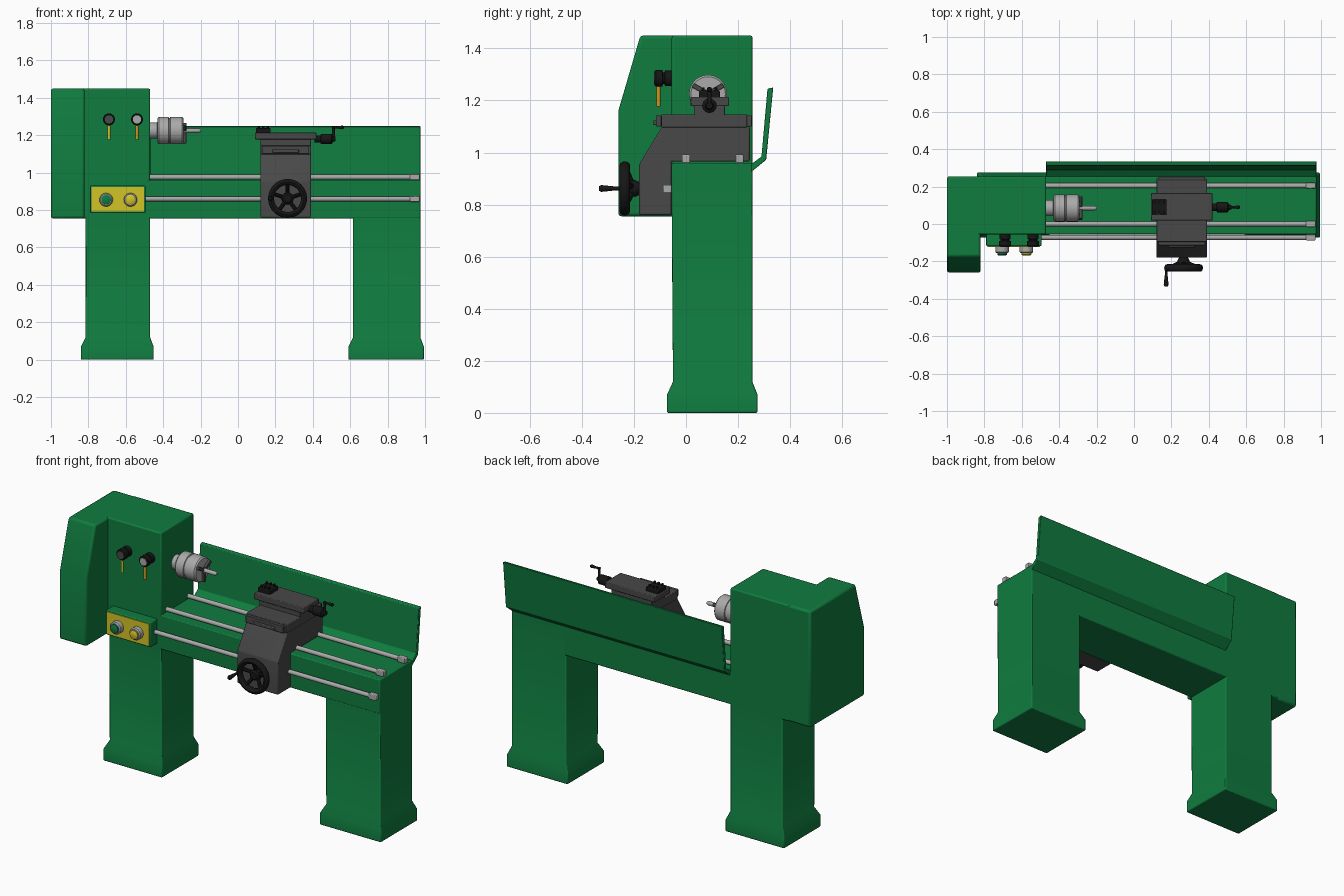
import bpy, bmesh, math
from mathutils import Vector

if "Cube" in bpy.data.objects:
    bpy.data.objects.remove(bpy.data.objects["Cube"])


def material(name, r, g, b):
    m = bpy.data.materials.new(name)
    m.use_nodes = True
    m.diffuse_color = (r, g, b, 1)
    m.node_tree.nodes["Principled BSDF"].inputs["Base Color"].default_value = (r, g, b, 1)
    return m


GREEN = material("machine green", 0.005, 0.2, 0.05)
GREY = material("dark grey metal", 0.065, 0.065, 0.065)
BLACK = material("black", 0.008, 0.008, 0.008)
STEEL = material("light steel", 0.4, 0.4, 0.4)
YELLOW = material("yellow", 0.65, 0.55, 0.02)
ORANGE = material("orange", 0.65, 0.32, 0.01)


def finish(name, bm, mat, bevel=0.0, smooth=True):
    bmesh.ops.recalc_face_normals(bm, faces=bm.faces)
    mesh = bpy.data.meshes.new(name)
    bm.to_mesh(mesh)
    bm.free()
    mesh.materials.append(mat)
    ob = bpy.data.objects.new(name, mesh)
    bpy.context.collection.objects.link(ob)
    if bevel:
        mod = ob.modifiers.new("bevel", 'BEVEL')
        mod.width, mod.segments, mod.limit_method = bevel, 2, 'ANGLE'
    if smooth:
        bpy.ops.object.select_all(action='DESELECT')
        ob.select_set(True)
        bpy.context.view_layer.objects.active = ob
        bpy.ops.object.shade_smooth_by_angle(angle=math.radians(35))
    return ob


def loft(name, rings, mat, bevel=0.0):
    """Skin a stack of equal point loops and cap both ends."""
    bm = bmesh.new()
    loops = [[bm.verts.new(p) for p in ring] for ring in rings]
    n = len(loops[0])
    for a, b in zip(loops, loops[1:]):
        for i in range(n):
            j = (i + 1) % n
            bm.faces.new((a[i], a[j], b[j], b[i]))
    bm.faces.new(loops[0])
    bm.faces.new(loops[-1])
    return finish(name, bm, mat, bevel)


def rect(x0, x1, y0, y1, z):
    return [(x0, y0, z), (x1, y0, z), (x1, y1, z), (x0, y1, z)]


def box(name, x, y, z, mat, bevel=0.0):
    return loft(name, [rect(*x, *y, h) for h in z], mat, bevel)


def prism(name, profile, x0, x1, mat, bevel=0.0):
    """Extrude a side (y, z) profile along x."""
    return loft(name, [[(x, y, z) for y, z in profile] for x in (x0, x1)], mat, bevel)


def lathe(name, origin, axis, profile, mat, sides=32):
    """Turn (distance, radius) pairs about an axis."""
    q = Vector(axis).to_track_quat('Z', 'Y')
    turn = [2 * math.pi * i / sides for i in range(sides)]
    rings = [[Vector(origin) + q @ Vector((r * math.cos(a), r * math.sin(a), d)) for a in turn]
             for d, r in profile]
    return loft(name, rings, mat)


def rod(name, a, b, r, mat, sides=16):
    d = Vector(b) - Vector(a)
    return lathe(name, a, d, [(0, r), (d.length, r)], mat, sides)


# Legs with flared feet
for side, x0, x1, top in (("right", -0.815, -0.47, 0.8), ("left", 0.615, 0.975, 0.96)):
    f = 0.025
    foot = rect(x0 - f, x1 + f * 0.75, -0.073, 0.275, 0)
    loft(side + "_leg", [foot, [(x, y, 0.07) for x, y, z in foot],
                         rect(x0, x1, -0.05, 0.255, 0.12),
                         rect(x0, x1, -0.055, 0.255, top)], GREEN, 0.006)

# Bed, headstock and gear cover
box("bed", (-0.5, 0.975), (-0.055, 0.255), (0.755, 0.96), GREEN, 0.006)
box("headstock", (-0.86, -0.47), (-0.055, 0.255), (0.755, 1.45), GREEN, 0.008)
prism("gear_cover", [(-0.26, 0.755), (-0.26, 1.16), (-0.175, 1.45), (0.255, 1.45),
                     (0.255, 0.755)], -1.0, -0.82, GREEN, 0.012)

# Bent splash guard behind the bed
prism("splash_guard", [(0.25, 0.925), (0.308, 0.972), (0.335, 1.25), (0.313, 1.245),
                       (0.29, 0.985), (0.25, 0.955)], -0.47, 0.975, GREEN, 0.003)

# Bed ways and feed rod, with end brackets
for name, y, z in (("front_way", 0.0, 0.976), ("rear_way", 0.205, 0.976),
                   ("feed_rod", -0.072, 0.86)):
    rod(name, (-0.5, y, z), (0.965, y, z), 0.013, STEEL)
    box(name + "_bracket", (0.92, 0.97), (y - 0.016, y + 0.016), (z - 0.016, z + 0.016),
        STEEL, 0.004)

# Carriage with sloped apron
prism("carriage", [(-0.18, 0.76), (-0.18, 0.955), (-0.092, 1.1), (0.245, 1.1),
                   (0.245, 0.965), (-0.056, 0.965), (-0.056, 0.76)], 0.12, 0.39, GREY, 0.006)
box("cross_slide", (0.12, 0.39), (-0.095, 0.235), (1.095, 1.147), GREY, 0.004)
for name, y in (("front_slide_cap", -0.105), ("rear_slide_cap", 0.243)):
    box(name, (0.13, 0.38), (y - 0.01, y + 0.01), (1.1, 1.143), GREY, 0.003)
box("slide_grip", (0.185, 0.325), (-0.125, -0.1), (1.105, 1.125), GREY, 0.004)
box("compound_base", (0.12, 0.39), (0.03, 0.15), (1.14, 1.18), GREY, 0.003)
box("compound_slide", (0.09, 0.42), (0.018, 0.165), (1.178, 1.214), GREY, 0.004)

# Tool post
box("tool_post", (0.095, 0.175), (0.05, 0.13), (1.21, 1.238), BLACK, 0.004)
for i in range(3):
    x = 0.11 + 0.025 * i
    for y in (0.065, 0.115):
        rod("tool_bolt", (x, y, 1.235), (x, y, 1.25), 0.007, BLACK, 6)

# Compound slide crank
c = Vector((0.41, 0.09, 1.18))
lathe("crank_hub", c, (1, 0, 0), [(0, 0.02), (0.03, 0.02), (0.035, 0.028), (0.09, 0.028),
                                  (0.098, 0.016), (0.11, 0.012)], BLACK, 20)
rod("crank_arm", c + Vector((0.1, 0, 0)), c + Vector((0.1, 0, 0.068)), 0.008, BLACK)
lathe("crank_grip", c + Vector((0.095, 0, 0.062)), (1, 0, 0),
      [(0, 0.008), (0.025, 0.006), (0.055, 0.01), (0.062, 0.006)], BLACK)

# Apron handwheel
w = Vector((0.265, -0.235, 0.862))
bm = bmesh.new()
sides, tube = 40, 12
ring = []
for i in range(sides):
    a = 2 * math.pi * i / sides
    row = []
    for j in range(tube):
        b = 2 * math.pi * j / tube
        r = 0.088 + 0.016 * math.cos(b)
        row.append(bm.verts.new(w + Vector((r * math.cos(a), 0.02 * math.sin(b), r * math.sin(a)))))
    ring.append(row)
for i in range(sides):
    for j in range(tube):
        k, l = (i + 1) % sides, (j + 1) % tube
        bm.faces.new((ring[i][j], ring[k][j], ring[k][l], ring[i][l]))
finish("handwheel_rim", bm, BLACK)
lathe("handwheel_hub", w + Vector((0, 0.06, 0)), (0, -1, 0),
      [(0, 0.022), (0.02, 0.032), (0.05, 0.03), (0.058, 0.02)], BLACK)
for i in range(5):
    a = math.pi / 2 + 2 * math.pi * i / 5
    out = Vector((math.cos(a), 0, math.sin(a)))
    rod("handwheel_spoke", w + out * 0.015 + Vector((0, 0.03, 0)), w + out * 0.085, 0.011, BLACK, 10)
lathe("handwheel_grip", w + Vector((-0.093, 0, 0)), (0, -1, 0),
      [(0, 0.008), (0.035, 0.007), (0.05, 0.009), (0.09, 0.013), (0.1, 0.008)], BLACK)

# Spindle, chuck and workpiece
s = Vector((-0.48, 0.085, 1.225))
lathe("chuck", s, (1, 0, 0), [(0, 0.043), (0.048, 0.043), (0.05, 0.066), (0.058, 0.073),
                              (0.108, 0.073), (0.11, 0.068), (0.116, 0.068), (0.118, 0.073),
                              (0.18, 0.073), (0.188, 0.066)], STEEL, 48)
for i in range(3):
    a = math.radians(30 + 120 * i)
    u, v = Vector((0, math.cos(a), math.sin(a))), Vector((0, -math.sin(a), math.cos(a)))
    base = s + Vector((0.18, 0, 0))
    loft("chuck_jaw", [[base + Vector((d, 0, 0)) + u * p + v * q for p, q in
                        ((0.012, -0.009), (0.068, -0.009), (0.068, 0.009), (0.012, 0.009))]
                       for d in (0, 0.024)], GREY, 0.002)
lathe("workpiece", s + Vector((0.18, 0, 0)), (1, 0, 0),
      [(0, 0.012), (0.09, 0.012), (0.102, 0.006)], STEEL)

# Control box with yellow panel and two push buttons
box("control_box", (-0.79, -0.495), (-0.118, -0.05), (0.783, 0.932), GREEN, 0.006)
box("control_panel", (-0.782, -0.503), (-0.123, -0.116), (0.791, 0.924), YELLOW)
for name, x, mat in (("start_button", -0.705, GREEN), ("stop_button", -0.575, YELLOW)):
    lathe(name + "_collar", (x, -0.12, 0.855), (0, -1, 0),
          [(0, 0.036), (0.03, 0.036), (0.036, 0.03)], STEEL)
    lathe(name, (x, -0.15, 0.855), (0, -1, 0), [(0, 0.026), (0.014, 0.026), (0.018, 0.02)], mat)

# Gear selector knobs with levers
for name, x, face, lever in (("speed", -0.69, GREY, YELLOW), ("feed", -0.54, STEEL, ORANGE)):
    lathe(name + "_knob", (x, -0.05, 1.285), (0, -1, 0),
          [(0, 0.03), (0.03, 0.03), (0.033, 0.022), (0.038, 0.022), (0.041, 0.032),
           (0.066, 0.032), (0.071, 0.027)], BLACK)
    rod(name + "_knob_face", (x, -0.115, 1.285), (x, -0.123, 1.285), 0.022, face, 32)
    rod(name + "_lever", (x, -0.106, 1.27), (x, -0.106, 1.176), 0.008, lever)
